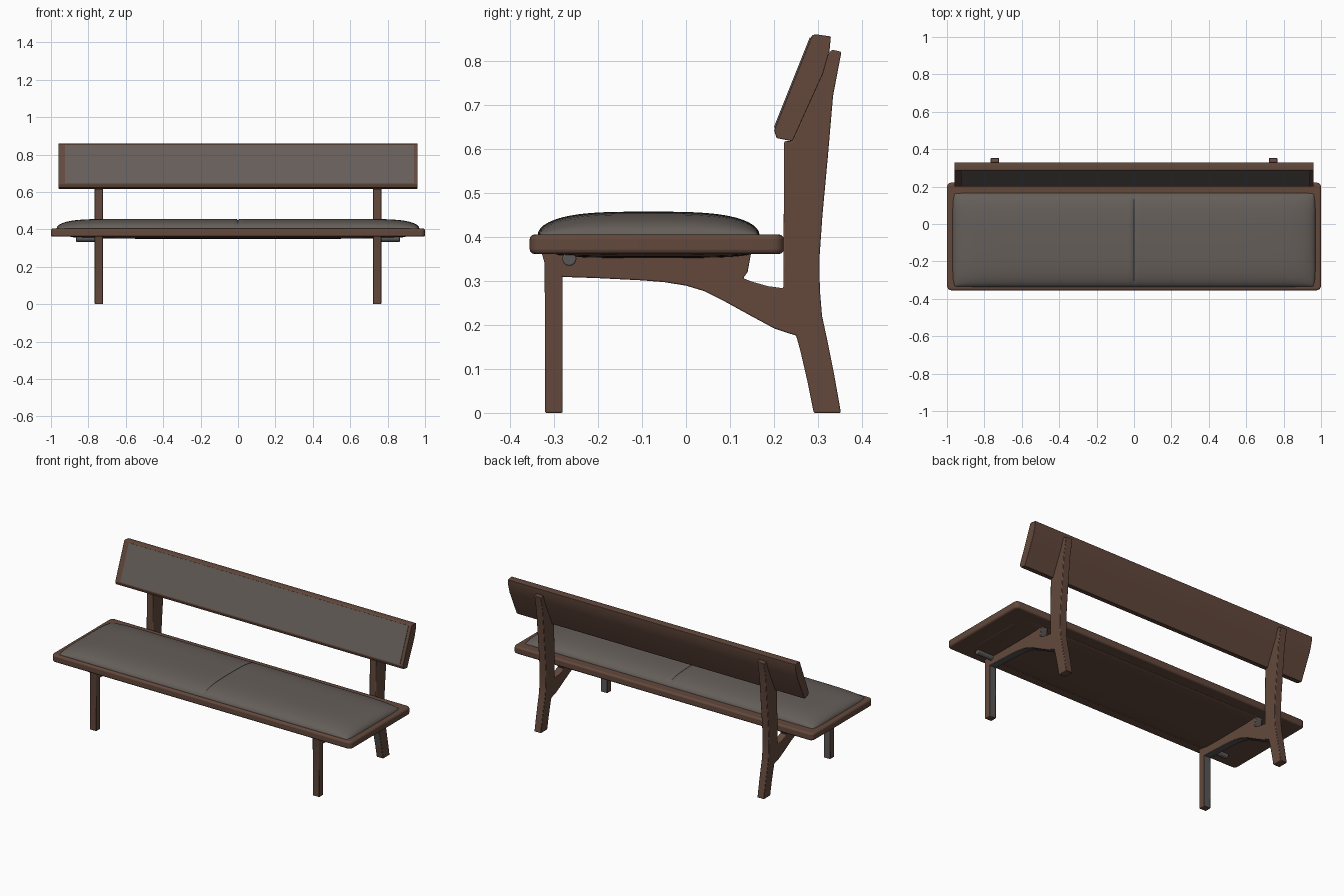
import bpy, bmesh, math
from mathutils import Matrix, Vector

if "Cube" in bpy.data.objects:
    bpy.data.objects.remove(bpy.data.objects["Cube"])


def material(name, rgb):
    m = bpy.data.materials.new(name)
    m.diffuse_color = (*rgb, 1)
    m.use_nodes = True
    m.node_tree.nodes["Principled BSDF"].inputs["Base Color"].default_value = m.diffuse_color
    return m


WOOD = material("walnut wood", (0.125, 0.066, 0.046))
FABRIC = material("grey upholstery", (0.13, 0.112, 0.100))
SLATE = material("slate grey wood", (0.105, 0.098, 0.096))


def finish(name, bm, mats, bevel=0.0, segs=2, angle=30):
    bmesh.ops.recalc_face_normals(bm, faces=bm.faces)
    me = bpy.data.meshes.new(name)
    bm.to_mesh(me)
    bm.free()
    ob = bpy.data.objects.new(name, me)
    bpy.context.collection.objects.link(ob)
    for m in mats:
        me.materials.append(m)
    bpy.ops.object.select_all(action='DESELECT')
    ob.select_set(True)
    bpy.context.view_layer.objects.active = ob
    bpy.ops.object.shade_smooth_by_angle(angle=math.radians(angle))
    if bevel:
        b = ob.modifiers.new("soft edges", 'BEVEL')
        b.width, b.segments, b.limit_method = bevel, segs, 'ANGLE'
        b.angle_limit = math.radians(40)
    return ob


def extrude_x(name, pts, x0, x1, mats, bevel=0.0, grey_rule=None):
    """Side profile of (y, z) points extruded from x0 to x1."""
    bm = bmesh.new()
    face = bm.faces.new([bm.verts.new((x0, y, z)) for y, z in pts])
    res = bmesh.ops.extrude_face_region(bm, geom=[face])
    verts = [g for g in res['geom'] if isinstance(g, bmesh.types.BMVert)]
    bmesh.ops.translate(bm, verts=verts, vec=(x1 - x0, 0, 0))
    bmesh.ops.recalc_face_normals(bm, faces=bm.faces)
    if grey_rule:
        for f in bm.faces:
            if grey_rule(f.normal, f.calc_center_median()):
                f.material_index = 1
    return finish(name, bm, mats, bevel)


def dome(name, half_x, y0, y1, z, height, px, py, mat, seam=0.0):
    """Pillow shaped sheet, denser near its border, with optional middle seam."""
    us = [math.sin(math.pi / 2 * (i / 20 - 1)) for i in range(19)]
    us += [-0.03, -0.008, 0.0]
    us += [-u for u in reversed(us[:-1])]
    vs = [math.sin(math.pi / 2 * (j / 14 - 1)) for j in range(29)]
    bm = bmesh.new()
    rows = []
    for v in vs:
        row = []
        for u in us:
            h = max(0, 1 - abs(u) ** px) ** 0.5 * max(0, 1 - abs(v) ** py) ** 0.5
            dip = seam * (abs(u) < 0.001)
            # round the plan corners slightly
            k = 1 - 0.012 * abs(u * v) ** 8
            row.append(bm.verts.new((u * half_x * k,
                                     (y0 + y1) / 2 + v * (y1 - y0) / 2 * k,
                                     z + height * h - dip * h)))
        rows.append(row)
    for a, b in zip(rows, rows[1:]):
        for i in range(len(us) - 1):
            bm.faces.new((a[i], a[i + 1], b[i + 1], b[i]))
    # flat closing face on the board
    bmesh.ops.holes_fill(bm, edges=[e for e in bm.edges if e.is_boundary], sides=0)
    return finish(name, bm, [mat], angle=50)


# Seat board with rounded plan corners
bm = bmesh.new()
bmesh.ops.create_cube(bm, size=1, matrix=Matrix.Translation((0, -0.0665, 0.383))
                      @ Matrix.Diagonal((2.0, 0.577, 0.044, 1)))
bmesh.ops.bevel(bm, geom=[e for e in bm.edges
                          if abs(e.verts[0].co.z - e.verts[1].co.z) > 0.01],
                offset=0.025, segments=4, profile=0.5, affect='EDGES')
finish("seat_board", bm, [WOOD], 0.01, 3)

# Seat cushion with its middle seam, and the slightly bowed underside
dome("seat_cushion", 0.97, -0.337, 0.167, 0.404, 0.053, 12, 3.4, FABRIC, 0.007)
dome("seat_underside", 0.9, -0.30, 0.15, 0.363, -0.013, 8, 4, WOOD)

# Backrest slab and its upholstered front plate
extrude_x("backrest", [(0.206, 0.624), (0.2, 0.642), (0.286, 0.857), (0.294, 0.86),
                       (0.329, 0.855), (0.326, 0.822), (0.311, 0.77), (0.242, 0.617)],
          -0.96, 0.96, [WOOD], 0.002)
low, high = Vector((0.2, 0.642)), Vector((0.286, 0.857))
run = (high - low).normalized()
out = Vector((-run.y, run.x)) * 0.003
a, b = low + run * 0.006, high - run * 0.006
extrude_x("backrest_pad", [a - out, a + out, b + out, b - out], -0.925, 0.94, [FABRIC])

# Side frames: bracket, splayed back leg and backrest post in one profile
FRAME = [(-0.285, 0.364), (-0.285, 0.309), (-0.2, 0.306), (-0.1, 0.301), (-0.05, 0.297),
         (0.0, 0.289), (0.04, 0.277), (0.09, 0.252), (0.15, 0.219), (0.2, 0.192),
         (0.235, 0.18), (0.25, 0.176), (0.26, 0.14), (0.275, 0.075), (0.29, 0.0),
         (0.352, 0.0), (0.336, 0.09), (0.322, 0.16), (0.309, 0.22), (0.304, 0.28),
         (0.303, 0.35), (0.31, 0.45), (0.322, 0.58), (0.334, 0.72), (0.353, 0.82),
         (0.332, 0.825), (0.325, 0.818), (0.309, 0.77), (0.241, 0.617), (0.223, 0.617),
         (0.221, 0.283), (0.185, 0.288), (0.15, 0.298), (0.13, 0.306), (0.14, 0.32),
         (0.148, 0.364)]
for side, s in (("left", -1), ("right", 1)):
    x0, x1 = sorted((s * 0.722, s * 0.766))
    extrude_x(side + "_side_frame", FRAME, x0, x1, [WOOD, SLATE], 0.003,
              lambda n, c: n.z < -0.15 and c.z > 0.06 and c.y < 0.28)
    # Front leg, grey on its rear face
    extrude_x(side + "_front_leg", [(-0.32, 0.0), (-0.28, 0.0), (-0.28, 0.364),
                                    (-0.328, 0.364), (-0.321, 0.34)],
              x0, x1, [WOOD, SLATE], 0.003, lambda n, c: n.y > 0.9)
    # Short peg beside the front leg
    bm = bmesh.new()
    bmesh.ops.create_cone(bm, cap_ends=True, segments=16, radius1=0.016, radius2=0.016,
                          depth=0.125, matrix=Matrix.Translation((s * 0.803, -0.265, 0.35))
                          @ Matrix.Rotation(math.pi / 2, 4, 'Y'))
    finish(side + "_peg", bm, [SLATE], 0.003)
